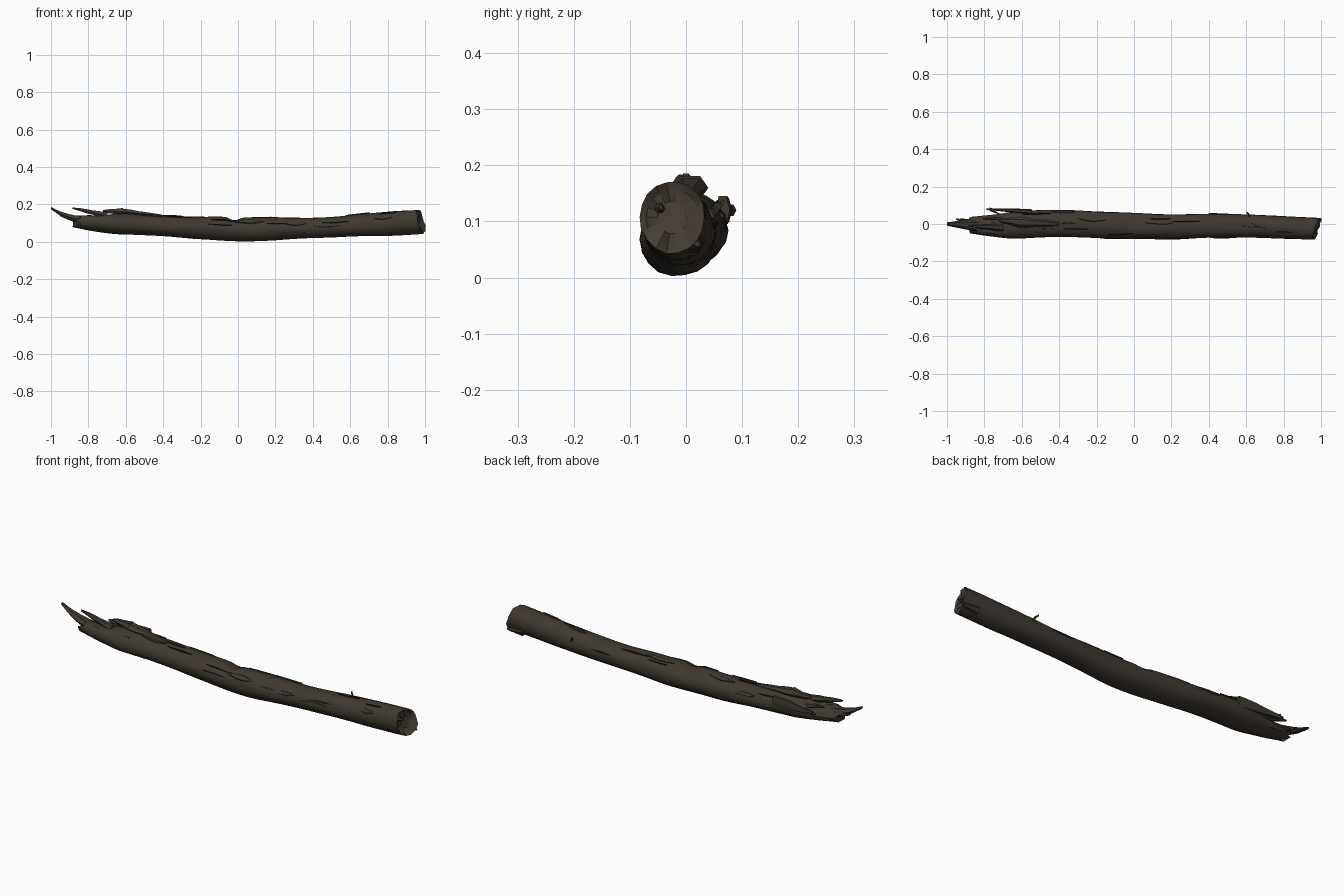
import bpy, bmesh, random
from math import cos, sin, pi, tau, radians
from mathutils import Vector, noise

random.seed(4)
if "Cube" in bpy.data.objects:
    bpy.data.objects.remove(bpy.data.objects["Cube"])


def material(name, red, green, blue):
    made = bpy.data.materials.new(name)
    made.use_nodes = True
    made.diffuse_color = (red, green, blue, 1)
    shader = made.node_tree.nodes["Principled BSDF"]
    shader.inputs["Base Color"].default_value = made.diffuse_color
    shader.inputs["Roughness"].default_value = 0.9
    return made


BARK = material("bark brown", 0.05, 0.04, 0.03)
DARK = material("crack brown", 0.02, 0.017, 0.013)
WOOD = material("broken wood", 0.06, 0.047, 0.035)


def finish(name, bm, *materials):
    mesh = bpy.data.meshes.new(name)
    bm.to_mesh(mesh)
    bm.free()
    part = bpy.data.objects.new(name, mesh)
    bpy.context.collection.objects.link(part)
    for item in materials:
        mesh.materials.append(item)
    bpy.ops.object.select_all(action="DESELECT")
    part.select_set(True)
    bpy.context.view_layer.objects.active = part
    bpy.ops.object.shade_smooth_by_angle(angle=radians(35))


def bridge(bm, first, second, slot=0):
    for i in range(len(first)):
        face = bm.faces.new((first[i - 1], first[i], second[i], second[i - 1]))
        face.material_index = slot


def ramp(value):
    return min(max(value, 0), 1)


def surface(x, angle, lift=0.0):
    """Point on the bark; angle zero is left (+y), a quarter turn is up."""
    across, up = cos(angle), sin(angle)
    # sagging, slightly wavy centre line and slowly changing thickness
    centre_y = -0.008 - 0.012 * x - 0.005 * cos(7 * x - 0.7)
    centre_z = 0.067 + 0.05 * abs(x - 0.1) ** 1.5
    taper = ramp((x + 1) / 0.35) ** 0.5
    half_width = taper * (0.069 - 0.011 * x)
    half_height = taper * (0.06 + 0.005 * cos(7 * x))
    size = 1 + 0.06 * noise.noise(Vector((x * 5, across * 1.6, up * 1.6)))
    # split across the top at mid length
    size -= 0.7 * ramp(1 - abs(x + 0.02) / 0.05) * max(0, up - 0.45)
    # hollow torn out of the upper back near the broken tip
    size -= 0.5 * ramp(-5 - 8 * x) * max(0, cos(angle - 1))
    return Vector((x, centre_y + across * (half_width * size + lift),
                   max(0, centre_z + up * (half_height * size + lift))))


# Trunk, with a ragged broken start and a slanting ragged cut end
SIDES, RINGS = 18, 64
bm = bmesh.new()
rings = []
for r in range(RINGS + 1):
    along = r / RINGS
    slant = ramp(16 * along - 15)
    ring = []
    for i in range(SIDES):
        point = surface(-0.87 + 1.84 * along, tau * i / SIDES)
        point.x += slant * (0.02 + 0.35 * point.y + 0.18 * (0.09 - point.z))
        point.x += slant * random.uniform(-1, 1) / 150
        if r == 0:
            point.x += random.uniform(-0.02, 0.05)
        ring.append(bm.verts.new(point))
    rings.append(ring)
for first, second in zip(rings, rings[1:]):
    bridge(bm, first, second)
bm.faces.new(reversed(rings[0])).material_index = 1

# Recessed broken wood inside the cut end
last = rings[-1]
middle = sum((v.co for v in last), Vector()) / SIDES - Vector((0.01, 0, 0))
for scale, rough in ((0.8, 0.006), (0.45, 0.012)):
    ring = []
    for v in rings[-1]:
        point = middle.lerp(v.co, scale)
        point.x += random.uniform(-rough, rough) - rough
        ring.append(bm.verts.new(point))
    bridge(bm, last, ring, 1)
    last = ring
bm.faces.new(last).material_index = 1
finish("trunk", bm, BARK, WOOD)


def splinter(name, base, tip, width, height, curl=1.0, paint=BARK):
    """Tapered shard from base to tip; curl above one sweeps up late."""
    bm = bmesh.new()
    base, tip = Vector(base), Vector(tip)
    steps, sides = 5, 6
    loops = []
    for s in range(steps + 1):
        t = s / steps
        centre = base.lerp(tip, t)
        centre.z = base.z + (tip.z - base.z) * t ** curl
        centre.x += random.uniform(-1, 1) / 200
        size = (1 - 0.92 * t) ** 0.6 * random.uniform(0.85, 1.1)
        loops.append([bm.verts.new(centre + size * Vector(
            (0, width * cos(tau * i / sides), height * sin(tau * i / sides))))
            for i in range(sides)])
    for first, second in zip(loops, loops[1:]):
        bridge(bm, first, second)
    bm.faces.new(loops[0])
    bm.faces.new(loops[-1])
    bmesh.ops.recalc_face_normals(bm, faces=bm.faces)
    finish(name, bm, paint)


# Broken tip: one long tongue and several torn shards
splinter("tip_tongue", (-0.74, -0.01, 0.11), (-1, 0, 0.18), 0.04, 0.03, curl=2.5)
splinter("tip_fork", (-0.85, 0.01, 0.11), (-0.95, 0.025, 0.14), 0.014, 0.014)
splinter("upright_shard", (-0.7, -0.02, 0.14), (-0.88, -0.01, 0.18), 0.02, 0.02)
splinter("crest", (-0.61, 0.01, 0.16), (-0.72, 0.02, 0.165), 0.03, 0.025)
splinter("crest_root", (-0.62, 0.01, 0.16), (-0.4, 0, 0.14), 0.03, 0.02)
splinter("back_shard", (-0.54, 0.065, 0.12), (-0.79, 0.08, 0.12), 0.014, 0.03)
splinter("back_hook", (-0.77, 0.08, 0.12), (-0.72, 0.055, 0.12), 0.01, 0.012)
splinter("front_shard", (-0.58, -0.05, 0.125), (-0.8, -0.04, 0.13), 0.014, 0.016)
for k in range(5):
    root = Vector((random.uniform(-0.7, -0.62), random.uniform(-0.03, 0.04), 0.115))
    reach = Vector((-0.13, 0, random.uniform(0.01, 0.03)))
    splinter("inner_splinter", root, root + reach, 0.012, 0.012, paint=WOOD)

# Twig stub on the back, lip and chip on the cut end
splinter("twig_stub", (0.62, 0.04, 0.11), (0.6, 0.066, 0.135), 0.012, 0.012)
splinter("end_lip", (0.91, 0.01, 0.065), (1, 0.02, 0.06), 0.024, 0.024)
splinter("end_chip", (0.9, -0.05, 0.12), (0.97, -0.045, 0.125), 0.018, 0.022)


def bark_plate(name, x, angle, length, width, lift, paint):
    """Thin pointed patch that follows the bark."""
    bm = bmesh.new()
    steps = 8
    rows = []
    for s in range(steps + 1):
        t = s / steps
        spread = width * (0.08 + sin(pi * t)) * random.uniform(0.7, 1.1)
        rows.append([bm.verts.new(surface(x + (t - 0.5) * length, angle + side * spread,
                                          lift if abs(side) < 1 else -0.003))
                     for side in (-1, -0.7, 0.7, 1)])
    for first, second in zip(rows, rows[1:]):
        for i in range(3):
            bm.faces.new((first[i], first[i + 1], second[i + 1], second[i]))
    finish(name, bm, paint)


# Loose bark flakes and dark cracks scattered over the upper half
for name, count, width, lift, paint in (("bark_flake", 9, 0.2, 0.004, BARK),
                                        ("bark_crack", 12, 0.06, 0.005, DARK)):
    for k in range(count):
        x = -0.55 + 1.4 * (k + random.random()) / count
        bark_plate(name, x, random.uniform(0.1, 3), random.uniform(0.06, 0.16),
                   width, lift, paint)
